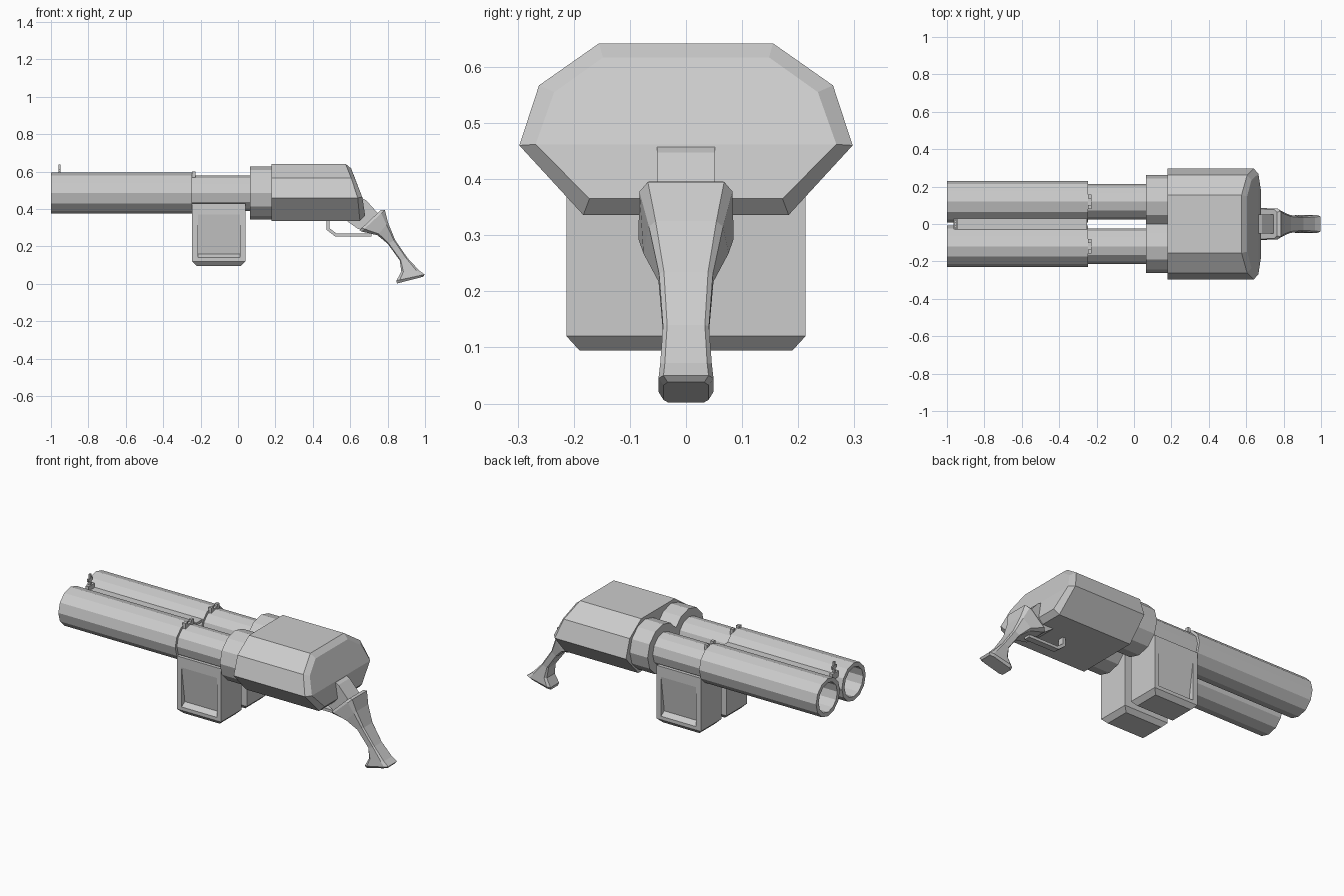
import bpy, bmesh, math

if "Cube" in bpy.data.objects:
    bpy.data.objects.remove(bpy.data.objects["Cube"])

BY, BZ = 0.119, 0.485      # barrel axis offset in y, height in z


def loft(name, rings):
    """Skin a list of equal-length point rings and cap both ends."""
    bm = bmesh.new()
    vs = [[bm.verts.new(p) for p in r] for r in rings]
    n = len(rings[0])
    for a, b in zip(vs, vs[1:]):
        for i in range(n):
            j = (i + 1) % n
            bm.faces.new((a[i], a[j], b[j], b[i]))
    bm.faces.new(vs[0])
    bm.faces.new(vs[-1])
    bmesh.ops.recalc_face_normals(bm, faces=bm.faces)
    me = bpy.data.meshes.new(name)
    bm.to_mesh(me)
    bm.free()
    ob = bpy.data.objects.new(name, me)
    bpy.context.collection.objects.link(ob)
    return ob


def mirror(ob):
    ob.modifiers.new("Mirror", 'MIRROR').use_axis = (False, True, False)
    return ob


def ring(x, r):
    return [(x, BY + r * math.cos(i * math.pi / 6), BZ + r * math.sin(i * math.pi / 6))
            for i in range(12)]


def tube(name, *steps):
    return mirror(loft(name, [ring(x, r) for x, r in steps]))


def rect(x0, x1, y0, y1, z):
    return [(x0, y0, z), (x1, y0, z), (x1, y1, z), (x0, y1, z)]


def box(name, x0, x1, y0, y1, z0, z1):
    return loft(name, [rect(x0, x1, y0, y1, z0), rect(x0, x1, y0, y1, z1)])


# Twin hollow barrels, chamber sections and rear collars
tube("barrels", (-0.245, 0.11), (-1.0, 0.11), (-1.0, 0.086), (-0.3, 0.086))
tube("chambers", (-0.26, 0.095), (0.08, 0.095))
tube("collars", (0.065, 0.142), (0.2, 0.142))

# Magazines with chamfered base and a wedge-shaped recess on the outer side
mag = loft("magazines", [rect(-0.22, 0.015, 0.045, 0.19, 0.095),
                         rect(-0.245, 0.04, 0.024, 0.213, 0.12),
                         rect(-0.245, 0.04, 0.024, 0.213, 0.43)])
cutter = loft("recess_cutter", [[(x, 0.233, 0.46), (x, 0.233, 0.135),
                                 (x, 0.213, 0.14), (x, 0.183, 0.16), (x, 0.213, 0.37)]
                                for x in (-0.215, 0.012)])
cutter.hide_render = True
cutter.hide_viewport = True
cut = mag.modifiers.new("Recess", 'BOOLEAN')
cut.operation = 'DIFFERENCE'
cut.solver = 'EXACT'
cut.object = cutter
mirror(mag)


# Rear housing: eight-sided section, raked and bevelled at the back
def housing(pts):
    return [(x, y, z) for x, y, z in pts] + [(x, -y, z) for x, y, z in reversed(pts)]


outer = [(0.575, 0.155, 0.642), (0.605, 0.262, 0.567), (0.64, 0.297, 0.46), (0.652, 0.183, 0.336)]
back = [(0.605, 0.148, 0.617), (0.628, 0.235, 0.555), (0.665, 0.268, 0.462), (0.68, 0.172, 0.365)]
body = loft("housing", [housing([(0.18, y, z) for _, y, z in outer]),
                        housing(outer), housing(back)])
bm = bmesh.new()
bm.from_mesh(body.data)
bm.verts.ensure_lookup_table()
# Split the back face at its bend
bmesh.ops.connect_verts(bm, verts=[bm.verts[18], bm.verts[21]])
bm.to_mesh(body.data)
bm.free()

# Tang joining housing and grip
loft("tang", [[(x, y, z) for x, z in ((0.57, 0.345), (0.66, 0.46), (0.685, 0.447),
                                     (0.75, 0.375), (0.67, 0.285), (0.64, 0.295))]
              for y in (-0.052, 0.052)])

# Grip: bevelled sections as front point, back point, front and back half widths
grip = [(0.65, 0.287, 0.765, 0.396, 0.080, 0.078),
        (0.66, 0.28, 0.785, 0.395, 0.085, 0.083),
        (0.745, 0.26, 0.803, 0.325, 0.076, 0.066),
        (0.80, 0.215, 0.84, 0.235, 0.049, 0.048),
        (0.865, 0.125, 0.905, 0.14, 0.041, 0.041),
        (0.873, 0.065, 0.968, 0.072, 0.046, 0.046),
        (0.847, 0.017, 0.998, 0.05, 0.049, 0.049),
        (0.85, 0.002, 0.99, 0.038, 0.040, 0.040)]
rings = []
for fx, fz, bx, bz, wf, wb in grip:
    half = []
    for t, w in ((0, wf * 0.8), (0.12, wf), (0.85, wb), (1, wb * 0.82)):
        half.append((fx + (bx - fx) * t, w, fz + (bz - fz) * t))
    rings.append(housing(half))
loft("grip", rings)

# Trigger guard strap
path = [(0.482, 0.345, 0.008, 0), (0.482, 0.293, 0.008, 0.004),
        (0.522, 0.262, 0.004, 0.008), (0.715, 0.262, 0, 0.008)]
loft("trigger_guard", [[(x + dx, 0.018, z + dz), (x + dx, -0.018, z + dz),
                        (x - dx, -0.018, z - dz), (x - dx, 0.018, z - dz)]
                       for x, z, dx, dz in path])

# Rib between the barrels and the sights
box("rib", -0.96, -0.25, -0.03, 0.03, 0.535, 0.55)
box("front_sight_base", -0.965, -0.945, -0.028, 0.028, 0.54, 0.575)
box("front_sight_post", -0.96, -0.95, -0.008, 0.008, 0.57, 0.637)
box("front_sight_bar", -0.96, -0.95, -0.022, 0.022, 0.598, 0.614)
for i, dy in enumerate((-0.028, 0.028)):
    mirror(box(f"rear_sight_post_{i}", -0.247, -0.228, BY + dy - 0.01, BY + dy + 0.01, 0.55, 0.602))
mirror(box("rear_sight_base", -0.247, -0.228, BY - 0.03, BY + 0.03, 0.55, 0.588))
